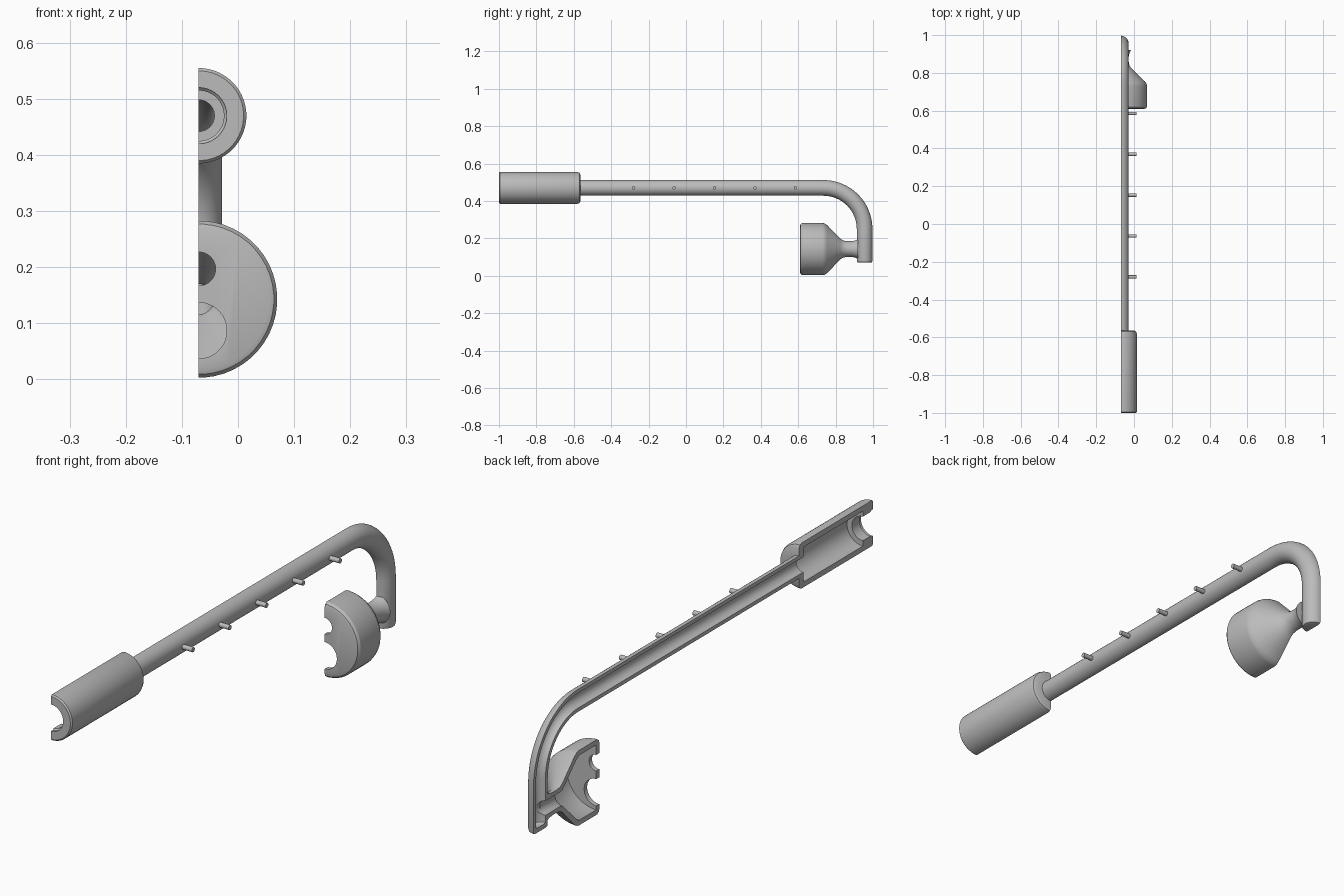
import bpy, bmesh, math
from mathutils import Vector

if "Cube" in bpy.data.objects:
    bpy.data.objects.remove(bpy.data.objects["Cube"])

CUT_X = -0.07      # plane of the lengthwise section
PIPE_Z = 0.47
HEAD_Z = 0.143
SIDES = 48

grey = bpy.data.materials.new("plain grey")
grey.use_nodes = True
grey.diffuse_color = (0.5, 0.5, 0.5, 1)
grey.node_tree.nodes["Principled BSDF"].inputs["Base Color"].default_value = grey.diffuse_color


def loft(name, stations):
    """Closed solid through circles given as (y, z, radius, tangent angle)."""
    bm = bmesh.new()
    rings = []
    for y, z, r, a in stations:
        up = Vector((0, -math.sin(a), math.cos(a)))
        ring = []
        for i in range(SIDES):
            t = 2 * math.pi * (i + 0.5) / SIDES
            ring.append(bm.verts.new(Vector((CUT_X + r * math.sin(t), y, z)) + up * r * math.cos(t)))
        rings.append(ring)
    for a, b in zip(rings, rings[1:]):
        for i in range(SIDES):
            j = (i + 1) % SIDES
            bm.faces.new((a[i], a[j], b[j], b[i]))
    bm.faces.new(rings[0])
    bm.faces.new(rings[-1])
    bmesh.ops.recalc_face_normals(bm, faces=bm.faces)
    mesh = bpy.data.meshes.new(name)
    bm.to_mesh(mesh)
    bm.free()
    mesh.materials.append(grey)
    obj = bpy.data.objects.new(name, mesh)
    bpy.context.collection.objects.link(obj)
    return obj


def lathe(name, z, profile):
    return loft(name, [(y, z, r, 0) for y, r in profile])


def pipe_path(r, start, bottom, end_r):
    """Straight run, quarter bend, then a drop with a narrowed end."""
    bend = 0.22
    path = [(start, PIPE_Z, r, 0)]
    for i in range(17):
        t = math.pi / 2 * i / 16
        path.append((0.735 + bend * math.sin(t), PIPE_Z - bend + bend * math.cos(t), r, -t))
    drop = 0.955
    path.append((drop, bottom + 0.012, r, -math.pi / 2))
    path.append((drop, bottom + 0.003, (r + end_r) / 2 + 0.003, -math.pi / 2))
    path.append((drop, bottom, end_r, -math.pi / 2))
    return path


def activate(obj):
    bpy.ops.object.select_all(action='DESELECT')
    obj.select_set(True)
    bpy.context.view_layer.objects.active = obj


# Outer bodies
grip = lathe("grip", PIPE_Z, [
    (-1, 0.08), (-0.995, 0.085), (-0.58, 0.085), (-0.57, 0.081), (-0.565, 0.072)])
pipe = loft("pipe", pipe_path(0.042, -0.575, 0.07, 0.032))
head = lathe("spray_head", HEAD_Z, [
    (0.61, 0.126), (0.613, 0.134), (0.622, 0.14), (0.73, 0.14), (0.742, 0.137), (0.755, 0.128),
    (0.825, 0.056), (0.84, 0.046), (0.86, 0.042), (0.885, 0.042), (0.905, 0.046), (0.92, 0.053)])

# Hollows and openings
cutters = [
    lathe("grip_opening", PIPE_Z, [(-1.02, 0.05), (-0.99, 0.05), (-0.985, 0.045), (-0.92, 0.045)]),
    lathe("grip_cavity", PIPE_Z, [(-0.94, 0.065), (-0.59, 0.065)]),
    loft("pipe_bore", pipe_path(0.028, -0.62, 0.087, 0.02)),
    lathe("head_cavity", HEAD_Z, [
        (0.628, 0.121), (0.728, 0.121), (0.742, 0.113), (0.825, 0.031), (0.835, 0.027), (0.95, 0.027)]),
    lathe("upper_port", 0.197, [(0.59, 0.03), (0.65, 0.03)]),
    lathe("lower_port", 0.087, [(0.59, 0.05), (0.65, 0.05)]),
]
bpy.ops.mesh.primitive_cube_add(size=4, location=(CUT_X - 2, 0, 0))
section = bpy.context.object
section.name = "section_block"
cutters.append(section)

for body in (grip, pipe, head):
    activate(body)
    for cutter in cutters:
        mod = body.modifiers.new(cutter.name, 'BOOLEAN')
        mod.operation = 'DIFFERENCE'
        mod.solver = 'EXACT'
        mod.object = cutter
        bpy.ops.object.modifier_apply(modifier=mod.name)
    # Keep a single colour after cutting
    body.data.materials.clear()
    body.data.materials.append(grey)
    for poly in body.data.polygons:
        poly.material_index = 0
    bpy.ops.object.shade_smooth_by_angle()

for cutter in cutters:
    bpy.data.objects.remove(cutter)

# Row of pins along the pipe
for i in range(5):
    bpy.ops.mesh.primitive_cylinder_add(
        vertices=16, radius=0.009, depth=0.05,
        location=(-0.013, -0.28 + 0.2163 * i, PIPE_Z), rotation=(0, math.pi / 2, 0))
    pin = bpy.context.object
    pin.name = f"side_pin_{i + 1}"
    pin.data.materials.append(grey)
    bpy.ops.object.shade_smooth_by_angle()
